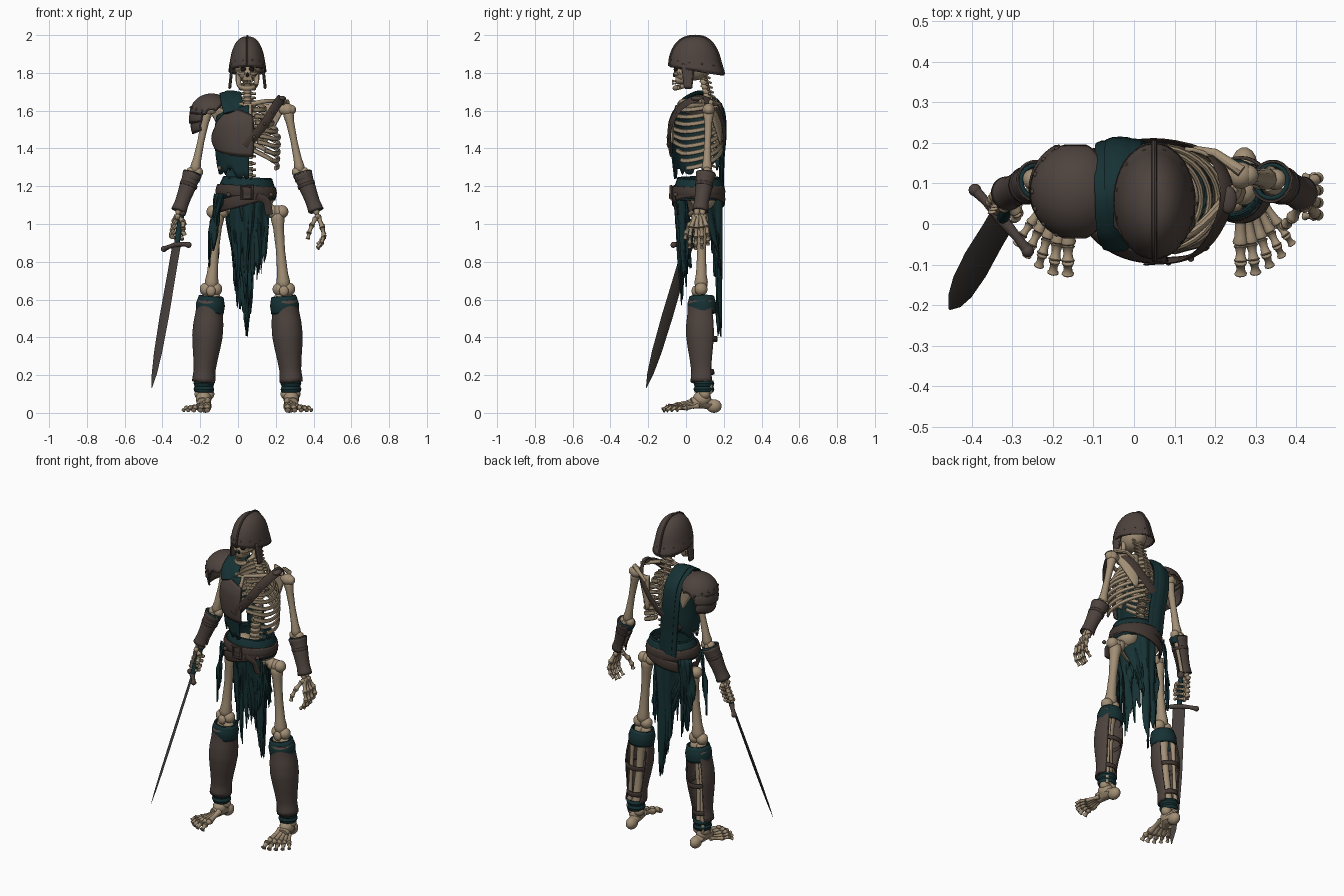
import bpy, bmesh, math, random
from mathutils import Vector as V

if "Cube" in bpy.data.objects:
    bpy.data.objects.remove(bpy.data.objects["Cube"])
R = random.Random(4)
pi, sin, cos = math.pi, math.sin, math.cos

def mat(name, c):
    m = bpy.data.materials.new(name)
    m.diffuse_color = (*c, 1)
    m.use_nodes = True
    m.node_tree.nodes["Principled BSDF"].inputs["Base Color"].default_value = m.diffuse_color
    return m
BONE = mat("bone", (0.36, 0.275, 0.18))
IRON = mat("rusty_iron", (0.075, 0.056, 0.048))
LEATHER = mat("leather", (0.055, 0.039, 0.032))
TEAL = mat("teal_cloth", (0.008, 0.031, 0.034))
STEEL = mat("blade_steel", (0.062, 0.052, 0.046))
DARK = mat("hollow", (0.01, 0.008, 0.007))

def obj(name, verts, faces, m, thick=0):
    me = bpy.data.meshes.new(name)
    me.from_pydata([tuple(v) for v in verts], [], faces)
    bm = bmesh.new(); bm.from_mesh(me)
    bmesh.ops.remove_doubles(bm, verts=bm.verts, dist=1e-5)
    bmesh.ops.recalc_face_normals(bm, faces=bm.faces)
    bm.to_mesh(me); bm.free()
    me.materials.append(m)
    o = bpy.data.objects.new(name, me)
    bpy.context.collection.objects.link(o)
    if thick:
        s = o.modifiers.new("thickness", 'SOLIDIFY'); s.thickness = thick; s.offset = 0
    return o

def curve(pts, k=5):
    # smooth path through a few points
    p = [V(q) for q in pts]; p = [2*p[0]-p[1]] + p + [2*p[-1]-p[-2]]; out = []
    for i in range(1, len(p)-2):
        a, b, c, d = p[i-1:i+3]
        for j in range(k):
            t = j/k
            out.append(0.5*(2*b + (c-a)*t + (2*a-5*b+4*c-d)*t*t + (3*b-a-3*c+d)*t**3))
    return out + [p[-2]]

def tube(name, pts, rad, m, n=9, ref=None, flat=1, closed=False):
    pts = [V(p) for p in pts]; N = len(pts); vs, fs = [], []
    for i, p in enumerate(pts):
        t = (pts[(i+1) % N]-pts[i-1]) if closed else (pts[min(i+1, N-1)]-pts[max(i-1, 0)])
        t.normalize()
        r = V(ref(p)) if ref else V((0.31, 0.9, 0.2))
        a = (r - t*r.dot(t)).normalized(); b = t.cross(a)
        q = rad[i] if isinstance(rad, (list, tuple)) else rad
        vs += [p + a*q*flat*cos(2*pi*j/n) + b*q*sin(2*pi*j/n) for j in range(n)]
    for i in range(N if closed else N-1):
        for j in range(n):
            k, i2 = (j+1) % n, (i+1) % N
            fs.append((i*n+j, i*n+k, i2*n+k, i2*n+j))
    if not closed:
        fs += [tuple(range(n))[::-1], tuple(range((N-1)*n, N*n))]
    return obj(name, vs, fs, m)

def ball(name, c, s, m, nu=14, nv=9):
    s = V((s, s, s)) if isinstance(s, (int, float)) else V(s)
    f = lambda u, v: V(c)+V((s.x*cos(2*pi*u)*sin(pi*v), s.y*sin(2*pi*u)*sin(pi*v), s.z*cos(pi*v)))
    return shell(name, f, nu, nv, m, 0)

def shell(name, f, nu, nv, m, thick=0.008, rim=0, edges="lrbt"):
    vs = [f(i/nu, j/nv) for j in range(nv+1) for i in range(nu+1)]
    w = nu+1
    fs = [(j*w+i, j*w+i+1, j*w+w+i+1, j*w+w+i) for j in range(nv) for i in range(nu)]
    if rim:
        U, W = [i/nu for i in range(w)], [j/nv for j in range(nv+1)]
        E = {"b": [f(u, 0) for u in U], "t": [f(u, 1) for u in U], "l": [f(0, v) for v in W], "r": [f(1, v) for v in W]}
        for e in edges:
            tube(name+"_rim", E[e], rim, m, 6)
    return obj(name, vs, fs, m, thick)

def cuff(name, a, b, prof, m, arc=2*pi, face=(0, -1, 0), squash=1, thick=0.008, rim=0, edges="bt"):
    a, b = V(a), V(b); t = (b-a).normalized(); f = V(face)
    n1 = (f-t*f.dot(t)).normalized(); n2 = t.cross(n1)
    def fn(u, v):
        k = v*(len(prof)-1); i = min(int(k), len(prof)-2)
        r = prof[i]+(prof[i+1]-prof[i])*(k-i); g = (u-.5)*arc
        return a+(b-a)*v + n1*cos(g)*r*squash + n2*sin(g)*r
    return shell(name, fn, 28, (len(prof)-1)*3, m, thick, rim, edges)

def bone(name, a, b, r, knobs=False):
    a, b = V(a), V(b)
    T = [0, .04, .1, .2, .5, .8, .9, .96, 1]; Q = [.9, 1.4, 1.45, 1.15, .95, 1.15, 1.45, 1.4, .9]
    tube(name, [a.lerp(b, t) for t in T], [r*q for q in Q], BONE, 10)
    if knobs:
        for e in (a, b):
            for s in (-1, 1):
                ball(name+"_joint", e+V((s*r*1.0, 0, 0)), r*1.4, BONE)

def chain(name, pts, r):
    for i in range(len(pts)-1):
        bone(name, pts[i], pts[i+1], r*(1-.1*i))

# skull
ball("skull", (.05, .045, 1.85), (.074, .1, .09), BONE, 24, 14)
ball("face", (.05, -.015, 1.8), (.047, .05, .046), BONE, 20, 12)
tube("upper_teeth_bone", [(.05, .0, 1.775), (.05, -.055, 1.765)], [.036, .026], BONE)
tube("jaw", curve([(.05+x, y, z) for x, y, z in ((-.05, .03, 1.8), (-.046, .015, 1.745), (-.025, -.05, 1.722), (.025, -.05, 1.722), (.046, .015, 1.745), (.05, .03, 1.8))]), .014, BONE)
ball("nose_hollow", (.05, -.062, 1.79), (.008, .008, .012), DARK)
for s in (-1, 1):
    ball("eye_socket", (.05+s*.021, -.052, 1.818), (.016, .014, .013), DARK)
    tube("cheekbone", curve([(.05+s*.012, -.058, 1.797), (.05+s*.042, -.04, 1.797), (.05+s*.056, .03, 1.81)]), .009, BONE)
for i in range(7):
    for z in (1.744, 1.757):
        ball("tooth", (.05+(i-3)*.008, -.07+.0016*(i-3)**2, z), (.004, .005, .007), BONE, 6, 4)

# helmet with crest, cheek flaps and rivets
def helm(u, v):
    g = 2*pi*u; back = (1-cos(g))/2; a = v*pi/2
    zr = 1.835-.045*back; r = max(cos(a), 0)**.82*(1+.1*back*max(0, 1-5*v))
    return V((.05+.092*sin(g)*r, .05-.133*cos(g)*r, zr+(1.99-zr)*sin(a)))
shell("helmet", helm, 40, 18, IRON, .007, .005, "b")
tube("helmet_crest", [helm(0, v/14) for v in range(14)]+[helm(.5, 1-v/14) for v in range(15)], .012, IRON, 8, lambda p: (1, 0, 0), .6)
for i in range(12):
    ball("helmet_rivet", helm((i+.5)/12, .14), .006, IRON, 8, 5)
for s in (-1, 1):
    shell("cheek_flap", lambda u, v: V((.05+s*(.08+.014*v), -.02+.06*u*(1-.45*v)+.015*v, 1.845-.125*v)), 6, 8, IRON, .016, .006)

# spine and pelvis
sp = curve([(.05, .11, 1.1), (.05, .095, 1.2), (.05, .115, 1.32), (.05, .155, 1.48), (.05, .15, 1.6), (.05, .11, 1.69), (.05, .085, 1.79)], 4)
for i, p in enumerate(sp):
    r = .033-.0006*i
    tube("vertebra", [p+V((0, 0, z)) for z in (-.014, -.009, 0, .009, .014)], [r, r, r*.8, r, r], BONE, 12)
    tube("spinous_process", [p, p+V((0, .045, -.02))], [.012, .006], BONE, 6)
    tube("transverse_process", [p+V((x, .015, 0)) for x in (-.045, 0, .045)], [.006, .011, .006], BONE, 6)
tube("sacrum", [(.05, .11, 1.14), (.05, .14, 1.07), (.05, .13, 1.0)], [.05, .035, .01], BONE, flat=.5)
tube("pubis", curve([(-.05, .06, 1.08), (.05, .02, 1.05), (.15, .06, 1.08)]), .015, BONE)

# rib cage
tube("sternum", curve([(.05, -.035, 1.635), (.05, -.068, 1.55), (.05, -.075, 1.43)]), .026, BONE, ref=lambda p: (0, 1, 0), flat=.4)
for s in (-1, 1):
    for i in range(9):
        k = i/8; z0 = 1.655-.25*k; W = .09+.075*min(1, k*2.2)-.02*max(0, k-.7); pts = []
        end = 2.85 if i < 6 else 2.85-.27*(i-5)
        for j in range(15):
            g = .15+(end-.15)*j/14
            drop = (.05+.06*k)*sin(min(g, 2.2)/2.2*pi/2) - (.06*k*max(0, g-2.2))
            D = .1+.03*min(1, k*2.5)
            pts.append((.055+s*W*sin(g), .062+D*cos(g), z0-drop))
        tube("rib", pts, .0125, BONE, 8, lambda p: (p.x-.05, p.y-.06, 0), .6)
    # shoulder girdle
    lo = -.015 if s < 0 else 0
    tube("collarbone", curve([(.05+s*.02, -.035, 1.635), (.05+s*.1, -.015, 1.65+2*lo), (.05+s*.2, .09, 1.65+lo)]), .012, BONE)
    shell("shoulder_blade", lambda u, v: V((.05+s*(.075+.125*u*(1-v*.85)), .185+lo-.07*u*u*(1-v), 1.64+lo-.02*u-.2*v)), 6, 8, BONE, .01)
    tube("blade_spine", [(.05+s*.1, .185+lo, 1.6), (.05+s*.15, .175+lo, 1.635+lo), (.05+s*.215, .13, 1.645+lo)], [.008, .011, .015], BONE)

    # arm and bracer
    P = lambda x, y, z: V((.05+s*x, y, z))
    sh, el, wr = P(.212, .12, 1.605), P(.28, .11, 1.275), P(.37, .07, 1.05)
    bone("upper_arm", sh, el, .019, True)
    ball("shoulder_joint", sh, .034, BONE)
    bone("radius", el+V((0, -.02, 0)), wr+V((0, -.015, 0)), .011)
    bone("ulna", el+V((0, .02, .01)), wr+V((0, .015, 0)), .011)
    ba, bb = P(.29, .105, 1.265), P(.362, .075, 1.07)
    cuff("bracer", ba, bb, [.05, .043, .041, .037, .035, .039], IRON, 5.2, (s, -.2, 0), 1.0, .007, .004, "btlr")
    cuff("bracer_lining", P(.288, .105, 1.272), P(.3, .1, 1.235), [.041, .043], TEAL, thick=.01)
    c = ba.lerp(bb, .3); d = (bb-ba)*.04
    cuff("bracer_strap", c-d, c+d, [.045]*2, LEATHER, thick=.005)
    for i in range(5):
        ball("wrist_bone", wr+V((s*.006*(i % 2), -.028+.014*i, -.012)), .015, BONE, 8, 6)

    # leg: femur, shin, greave
    hip, kn, an = P(.157, .085, 1.065), P(.193, .08, .655), P(.228, .1, .1)
    ball("ilium", P(.075, .09, 1.135), (.065, .07, .065), BONE)
    tube("femur_neck", [P(.08, .08, 1.09), hip], [.035, .024], BONE)
    ball("trochanter", hip, .034, BONE)
    bone("femur", hip, kn, .025, True)
    ball("kneecap", P(.193, .045, .645), (.025, .016, .028), BONE)
    bone("shin_bone", kn-V((0, 0, .05)), an, .022, True)
    bone("calf_bone", P(.235, .12, .58), P(.255, .125, .1), .011)
    ga, gb = P(.197, .085, .59), P(.232, .09, .165)
    cuff("greave", ga, gb, [.066, .068, .075, .076, .069, .06, .053, .057], IRON, 4.4, (s*.15, -1, 0), 1.08, .009, .004, "btlr")
    cuff("knee_wrap", P(.192, .083, .615), P(.2, .085, .53), [.06, .071, .068], TEAL, thick=.012, rim=.005)
    for z in (.17, .14):
        cuff("ankle_wrap", P(.23, .095, z), P(.231, .095, z-.03), [.044, .05, .044], TEAL, thick=.01)
    for t, r in ((.47, .072), (.88, .053)):
        c = ga.lerp(gb, t); d = (gb-ga)*.03
        cuff("greave_strap", c-d, c+d, [r]*2, LEATHER, squash=1.06, thick=.008)

    # foot
    ball("heel", P(.222, .148, .036), (.032, .042, .036), BONE)
    tube("heel_bone", [P(.222, .155, .04), P(.23, .08, .06), P(.24, .03, .05)], [.025, .036, .03], BONE)
    ball("ankle", P(.232, .085, .075), (.042, .05, .042), BONE)
    for i, (x, y) in enumerate([(.213, -.125), (.25, -.122), (.285, -.105), (.315, -.08), (.34, -.05)]):
        a, tip = P(.212+.012*i, .05+.004*i, .065-.007*i), P(x, y, .013)
        k1 = a.lerp(tip, .58)+V((0, 0, .002)); k2 = a.lerp(tip, .82)+V((0, 0, .01))
        chain("toe", [a, k1, k2, tip], .0135-.001*i)

# free hand
for i in range(4):
    y = .105-.028*i; l = (.9, 1.02, 1.05, 1)[i]
    q = lambda x, z, w=1: V((.05+x, .07+(y-.065)*w, 1.04-z*l))
    chain("finger", [q(.375, 0, .5), q(.397, .06), q(.405, .105, 1.1), q(.392, .14, 1.15), q(.37, .165, 1.15)], .0105)
chain("thumb", [(.41, .045, 1.03), (.39, .015, .99), (.375, .0, .95), (.37, -.005, .92)], .011)

# sword and gripping hand
gc = V((-.325, .012, .89)); d = V((-.13, -.222, -.755)).normalized()
gd = V((.63, -.78, 0)); gd = (gd-d*gd.dot(d)).normalized(); th = d.cross(gd)
tube("sword_blade", [gc+d*x for x in (0, .15, .4, .6, .72, .8)], [.036, .036, .039, .034, .022, .002], STEEL, 4, lambda p: th, .2)
tube("sword_guard", [gc+gd*x+d*y for x, y in ((-.1, .012), (-.06, .004), (0, 0), (.06, .004), (.1, .012))], [.014, .011, .016, .011, .014], IRON)
for x in (-.1, .1):
    ball("guard_knob", gc+gd*x+d*.012, .016, IRON)
tube("sword_grip", [gc, gc-d*.08, gc-d*.17], [.014, .017, .013], TEAL)
ball("pommel", gc-d*.18, .022, IRON)
wr = V((-.32, .07, 1.05))
for i in range(4):
    c = gc-d*(.04+.028*i); k = c+V((-.035, .03, .01))
    arc = [c+(gd*cos(g)+th*sin(g))*.029 for g in [2.4+s*1.25 for s in range(4)]]
    chain("grip_finger", [wr.lerp(k, .15), k]+arc, .0105)
chain("grip_thumb", [wr, V((-.29, .03, 1.01)), gc-d*.09+gd*.028, gc-d*.06+gd*.02-th*.025], .011)

# right half breastplate over torn tunic
def chest(r, a0, a1, zt, zb, bulge):
    def f(u, v):
        g = a0+(a1-a0)*u; t, b = zt(u), zb(u); z = b+(t-b)*v
        k = r*(1+bulge*sin(pi*v))*(1-.28*max(0, (z-1.53)/.13)**1.5)*(1-.9*max(0, 1.38-z))
        return V((.05+.175*k*sin(g), .062-.145*k*cos(g), z))
    return f
shell("breastplate", chest(1, .16, -1.5, lambda u: 1.57+.06*sin(pi*min(1, u*1.1))-.07*u, lambda u: 1.36+.05*u*u, .07), 24, 14, IRON, .009, .005)
rag = [R.uniform(0, .06) for _ in range(27)]
shell("tunic", chest(.96, .05, -2.6, lambda u: 1.63-.1*u, lambda u: 1.23+rag[round(u*26)]+.05*u, -.01), 26, 10, TEAL, .008)
for k, dx in enumerate((-.035, .035, 0)):
    pts = [(-.02, -.06, 1.59), (-.035, -.015, 1.655), (-.04, .08, 1.69), (-.04, .175, 1.62), (-.035, .198, 1.5), (-.015, .187, 1.34), (.0, .182, 1.18)]
    tube("back_drape", [p+V((dx*.7, .004*k, .004*k)) for p in curve(pts)], .034, TEAL, 10, lambda p: (0, p.y-.07, max(0, p.z-1.6)*2+.001), .28)

# chest strap
out = lambda p: p-V((.05, .07, 1.5))
tube("chest_strap", curve([(.04, -.093, 1.41), (.14, -.08, 1.53), (.2, -.02, 1.625), (.23, .08, 1.665), (.185, .172, 1.6), (.06, .203, 1.46), (-.09, .178, 1.36)]), .025, LEATHER, 8, out, .24)
ball("strap_boss", (.232, .06, 1.665), (.022, .035, .014), IRON)
for x, y, z in ((.085, -.094, 1.46), (.14, -.085, 1.53), (.18, -.05, 1.59)):
    ball("strap_stud", (x, y, z), .009, IRON, 8, 5)

# pauldron with two lames
def dome(c, r, p0, p1, w):
    def f(u, v):
        ph, ps = p0+(p1-p0)*v, (u-.5)*2*w
        return V(c)+V((-sin(ph)*cos(ps)*r, sin(ps)*r*1.02, cos(ph)*cos(ps)*r*.95))
    return f
shell("pauldron", dome((-.14, .08, 1.58), .113, -.75, 1.5, 1.3), 22, 14, IRON, .008, .005)
shell("pauldron_lame", dome((-.14, .085, 1.555), .116, 1.0, 1.75, 1.1), 18, 5, IRON, .008, .005)
shell("pauldron_lame_lower", dome((-.135, .09, 1.52), .112, 1.0, 1.95, .95), 18, 5, IRON, .008, .005)
for i in range(7):
    ball("pauldron_rivet", dome((-.14, .08, 1.58), .116, -.75, 1.5, 1.3)(.08+.14*i, .88), .007, IRON, 8, 5)

# waist cloth and belts
cuff("waist_cloth", (.05, .068, 1.24), (.045, .068, 1.13), [.125, .14, .145, .148], TEAL, squash=.87, thick=.012, rim=.008, edges="b")
cuff("belt", (.045, .066, 1.2), (.042, .066, 1.145), [.15, .157, .153], LEATHER, squash=.87, thick=.012, rim=.004)
cuff("low_belt", (.035, .066, 1.16), (.05, .066, 1.105), [.154, .158, .155], LEATHER, squash=.87, thick=.01, rim=.004)
tube("belt_buckle", [(.02, -.078, 1.2), (.075, -.08, 1.2), (.075, -.08, 1.135), (.02, -.078, 1.135)], .009, IRON, 6, closed=True)
tube("belt_tail", curve([(.1, -.07, 1.15), (.15, -.055, 1.12), (.165, -.04, 1.05)]), .02, LEATHER, 8, lambda p: (0, 1, 0), .25)
for x in (-.07, .155):
    ball("belt_stud", (.02+x, -.055, 1.155), .012, IRON)

# ragged hanging cloth
def cloth(name, path, zt, zb, nu, amp):
    L = [R.random() for _ in range(nu)]
    cols = [zb(i/nu)+amp*(.75*L[i//3]+.25*R.random()) for i in range(nu+1)]
    def f(u, v):
        x, y = path(u, v); i = round(u*nu)
        return V((x+.005*sin(9*v+i//3), y+.008*sin(u*22+2*v), zt+(cols[i]-zt)*v))
    shell(name, f, nu, 9, TEAL, .006)
for k in range(2):
    cloth("front_cloth", lambda u, v: (.06+(u-.5)*(.215-.02*k)*(1-.1*v), -.052+.2*(u-.5)**2+.035*v-.01*k), 1.15, lambda u: .52+.08*k+.3*abs(u-.5), 33, .35)
    cloth("back_cloth", lambda u, v: (.04+(u-.5)*(.25-.03*k)*(1-.4*v), .19-.6*(u-.5)**2*(1-v)-.012*v-.01*k), 1.18, lambda u: .3+.06*k+.95*abs(u-.5), 33, .24)
cloth("hip_cloth_front", lambda u, v: (-.07-.05*u-.04*v, -.035+.04*u+.015*v), 1.16, lambda u: .66+.15*abs(u-.4), 12, .3)
cloth("hip_cloth_back", lambda u, v: (-.07-.05*u-.03*v, .175-.05*u), 1.16, lambda u: .7+.15*abs(u-.4), 12, .3)

# shade smoothly, keep hard edges
bpy.ops.object.select_all(action='SELECT')
bpy.context.view_layer.objects.active = bpy.context.scene.objects[0]
bpy.ops.object.shade_smooth_by_angle(angle=math.radians(40))
